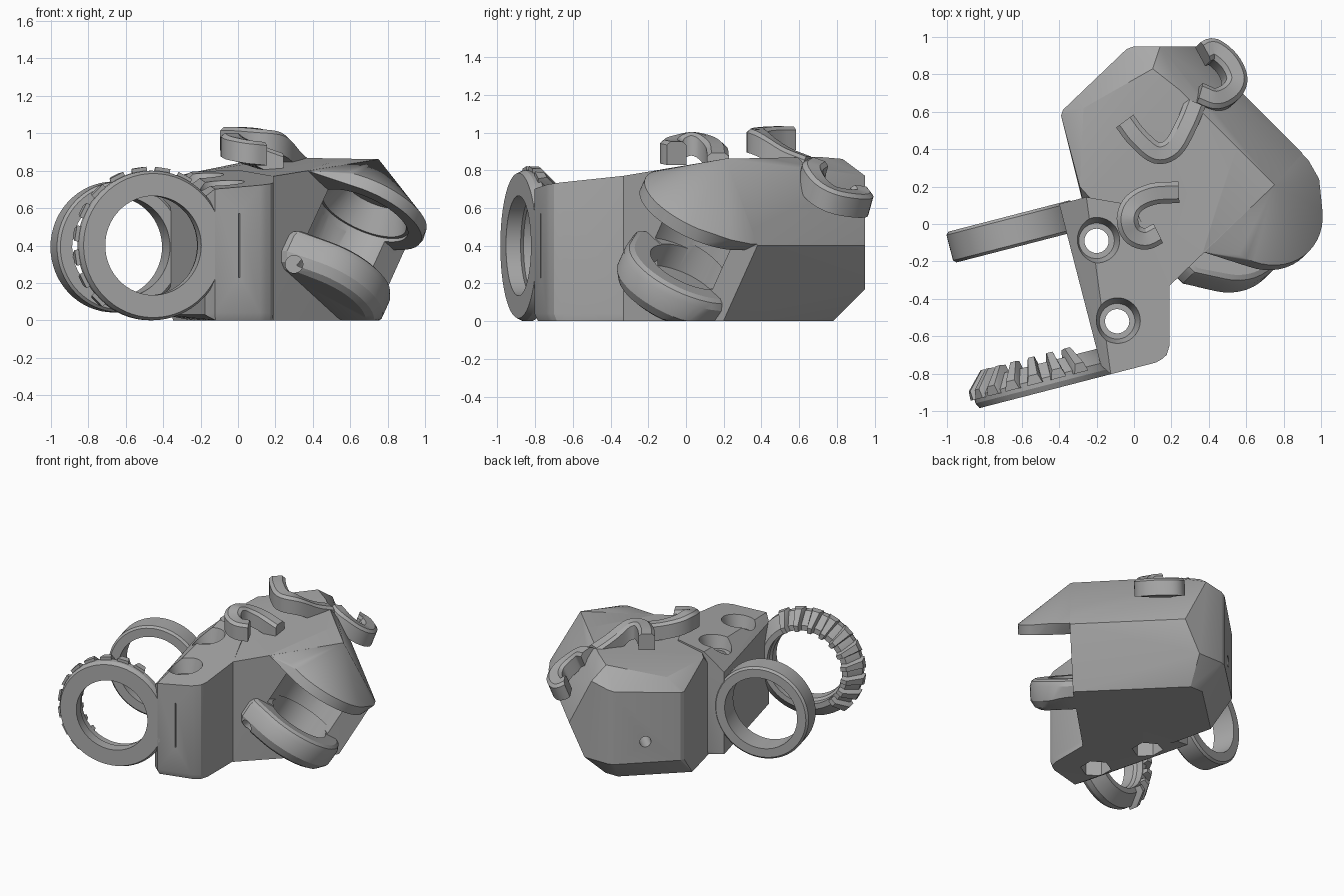
import bpy, bmesh
from math import cos, sin, pi, radians
from mathutils import Vector, Matrix

if "Cube" in bpy.data.objects:
    bpy.data.objects.remove(bpy.data.objects["Cube"], do_unlink=True)

grey = bpy.data.materials.new("plain grey")
grey.use_nodes = True
grey.diffuse_color = (0.4, 0.4, 0.4, 1)
grey.node_tree.nodes["Principled BSDF"].inputs["Base Color"].default_value = (0.4, 0.4, 0.4, 1)

# Direction helpers: u, v follow the ring clamp, s, t the diagonal hinge
U, V = Vector((0.968, 0.25, 0)), Vector((-0.25, 0.968, 0))
S, T = Vector((0.7071, 0.7071, 0)), Vector((0.7071, -0.7071, 0))
Z = Vector((0, 0, 1))
N = (S * 0.54 + Z * 0.84).normalized()   # hinge axis
E = (S * 0.84 - Z * 0.54).normalized()
RING = Vector((-0.453, -0.888, 0.4))


def uv(u, v, z):
    p = RING + U * u + V * v
    return Vector((p.x, p.y, z))


def st(s, t, z):
    return S * s + T * t + Z * z


def top(x, y):
    return min(0.87, 0.794 + 0.106 * y + 0.06 * x)


def on_top(x, y):
    return Vector((x, y, top(x, y)))


def finish(bm, name):
    bmesh.ops.recalc_face_normals(bm, faces=bm.faces[:])
    mesh = bpy.data.meshes.new(name)
    bm.to_mesh(mesh)
    bm.free()
    ob = bpy.data.objects.new(name, mesh)
    bpy.context.collection.objects.link(ob)
    mesh.materials.append(grey)
    return ob


def hull(name, points):
    bm = bmesh.new()
    for p in points:
        bm.verts.new(p)
    bmesh.ops.remove_doubles(bm, verts=bm.verts[:], dist=0.0005)
    bmesh.ops.convex_hull(bm, input=bm.verts[:])
    loose = [v for v in bm.verts if not v.link_faces]
    bmesh.ops.delete(bm, geom=loose, context='VERTS')
    bmesh.ops.dissolve_limit(bm, angle_limit=0.01, verts=bm.verts[:], edges=bm.edges[:])
    return finish(bm, name)


def frame(origin, axis):
    m = Vector(axis).to_track_quat('Z', 'Y').to_matrix().to_4x4()
    return Matrix.Translation(origin) @ m


def lathe(name, profile, origin, axis, n=64):
    # Closed profile of (radius, distance) turned around the axis
    bm, m = bmesh.new(), frame(origin, axis)
    rows = [[bm.verts.new(m @ Vector((r * cos(2 * pi * i / n), r * sin(2 * pi * i / n), d)))
             for r, d in profile] for i in range(n)]
    k = len(profile)
    for i in range(n):
        a, b = rows[i], rows[(i + 1) % n]
        for j in range(k):
            bm.faces.new((a[j], a[(j + 1) % k], b[(j + 1) % k], b[j]))
    return finish(bm, name)


def cutter(origin, axis, r1, r2, depth, n=48):
    bm = bmesh.new()
    bmesh.ops.create_cone(bm, cap_ends=True, segments=n, radius1=r1, radius2=r2, depth=depth,
                          matrix=frame(origin, axis) @ Matrix.Translation((0, 0, depth / 2)))
    ob = finish(bm, "cutter")
    ob.hide_render = True
    return ob


def combine(ob, other, op):
    mod = ob.modifiers.new("join", 'BOOLEAN')
    mod.operation, mod.object, mod.solver = op, other, 'EXACT'
    bpy.context.view_layer.objects.active = ob
    bpy.ops.object.modifier_apply(modifier=mod.name)
    bpy.data.objects.remove(other, do_unlink=True)


def stadium(center, radius, n=48):
    # Rounded arm end in the hinge plane, carried back into the body
    ring = [center + E * radius * cos(2 * pi * i / n) + T * radius * sin(2 * pi * i / n) for i in range(n)]
    return ring + [center + E * sgn * radius - T * 0.3 for sgn in (-1, 1)]


# Main housing, chamfered along its back and outer bottom edges
body_pts = [(-0.27, 0.1, 0), (-0.347, 0.42, 0), (0.033, 0.78, 0), (0.139, 0.78, 0), (0.19, -0.33, 0),
            (-0.39, 0.58, 0.17), (-0.38, 0.61, 0.17), (-0.04, 0.935, 0.17), (0, 0.95, 0.17),
            (0.2, 0.95, 0.17), (0.33, 0.95, 0.4),
            (-0.27, 0.1, 0.68), (-0.39, 0.58, 0.69), (-0.38, 0.61, 0.69), (-0.04, 0.935, 0.73),
            (0, 0.95, 0.74), (0.14, 0.95, 0.77),
            (-0.27, 0.62, 0.785), (-0.29, 0.2, 0.78), (0.1, 0.83, 0.86),
            st(0.65, 0.37, 0), st(0.905, 0.37, 0.4)]
ridge = [on_top(0.25, 0.712), on_top(0.752, 0.21)]
body = hull("housing", body_pts + ridge + [on_top(0.19, -0.33), on_top(0.37, -0.15)])

# Clamp block carrying the rings
plan = [uv(0.34, 0, 0), uv(0.59, 0, 0), uv(0.625, 0.01, 0), Vector((0.175, -0.7, 0)),
        Vector((0.19, -0.65, 0)), Vector((0.19, -0.33, 0)), Vector((0, 0.1, 0)), uv(0.45, 0.95, 0)]
block_pts = [on_top(p.x, p.y) for p in plan]
block_pts += [p + Z * 0.04 for p in plan] + [p.lerp(Vector((0, -0.2, 0)), 0.03) for p in plan]
block_pts += [uv(0.3, v, z) for v in (0.06, 0.95) for z in (0.03, 0.66)]
combine(body, hull("block", block_pts), 'UNION')

# Upper hinge arm: flat rim with a cone running up to the ridge
up = st(0.52, 0.425, 0.56)
arm = stadium(up, 0.34) + stadium(up + N * 0.07, 0.34)
arm += [on_top(0.37, -0.15), st(0.9, 0.42, 0.41), st(0.87, 0.53, 0.43)]
arm += [ridge[1], ridge[1].lerp(ridge[0], 0.4), st(0.905, 0.1, 0.4)]
combine(body, hull("upper_arm", arm), 'UNION')

# Lower hinge arm, rounded underneath and reaching to the block corner
low = st(0.37, 0.35, 0.285)
arm = []
for drop, radius in ((0, 0.31), (0.015, 0.335), (0.05, 0.35), (0.15, 0.35), (0.2, 0.32), (0.22, 0.28)):
    center = low - N * drop
    arm += stadium(center, radius) + [center - E * (radius + 0.04) + T * w for w in (-0.1, 0, 0.06)]
for p in arm:
    p.z = max(p.z, 0)
combine(body, hull("lower_arm", arm), 'UNION')

# Hinge pockets, the round recess between the arms, and pin holes
cuts = [cutter(up - N * 0.02, N, 0.26, 0.18, 0.18),
        cutter(up - N * 0.305, N, 0.26, 0.26, 0.325),
        cutter(low - N * 0.13, N, 0.22, 0.22, 0.17),
        cutter((0.3, -0.5, 0.3), (0, 1, 0), 0.047, 0.047, 0.35, 24),
        cutter((-0.26, 0.84, 0.33), (1, -1, 0), 0.04, 0.04, 0.25, 24)]
# Counterbored bolt holes with hexagonal nut traps
for x, y in ((-0.2, -0.09), (-0.09, -0.52)):
    cuts += [cutter((x, y, -0.1), Z, 0.065, 0.065, 1.2, 32),
             cutter((x, y, top(x, y) - 0.1), Z, 0.095, 0.135, 0.15, 40),
             cutter((x, y, -0.1), Z, 0.11, 0.11, 0.22, 6)]
# Narrow slit in the clamp front
slit = uv(0.475, 0, 0)
cuts.append(hull("cutter", [slit + U * a + V * b + Z * c
                            for a in (-0.004, 0.004) for b in (-0.05, 0.12) for c in (0.23, 0.57)]))
for c in cuts:
    combine(body, c, 'DIFFERENCE')

# Clamp rings
front = lathe("front_ring", [(0.265, 0), (0.385, 0), (0.4, 0.03), (0.4, 0.07), (0.32, 0.15),
                             (0.28, 0.15), (0.28, 0.1), (0.265, 0.08)], RING, V)
back = lathe("back_ring", [(0.27, 0.785), (0.335, 0.785), (0.35, 0.8), (0.35, 0.94),
                           (0.335, 0.955), (0.27, 0.955)], RING + U * 0.025 - Z * 0.008, V)

# Bevel teeth on the inner side of the front ring
parts = [body, front, back]
ring_frame = frame(RING, V)
section = [(0.285, 0.026, 0.14), (0.285, 0.014, 0.19), (0.33, 0.017, 0.195),
           (0.42, 0.026, 0.1), (0.42, 0.042, 0.05), (0.38, 0.042, 0.05)]
for i in range(10):
    turn = ring_frame @ Matrix.Rotation(radians(-45 + 18 * i), 4, 'Z')
    parts.append(hull("ring_tooth", [turn @ Vector((r, sgn * w, d))
                                     for r, w, d in section for sgn in (-1, 1)]))


def hook(name, points, upward, width=0.115, height=0.125):
    # Bevelled bar swept along a smoothed path
    pts = [Vector(p) for p in points]
    pts = [pts[0] * 2 - pts[1]] + pts + [pts[-1] * 2 - pts[-2]]
    path = []
    for a, b, c, d in zip(pts, pts[1:], pts[2:], pts[3:]):
        for k in range(5):
            f = k / 5
            path.append(0.5 * (2 * b + (c - a) * f + (2 * a - 5 * b + 4 * c - d) * f * f
                               + (3 * b - a - 3 * c + d) * f ** 3))
    path.append(pts[-2])
    bm, rows = bmesh.new(), []
    upv = Vector(upward).normalized()
    for i, p in enumerate(path):
        tangent = path[min(i + 1, len(path) - 1)] - path[max(i - 1, 0)]
        side = tangent.cross(upv).normalized() * width / 2
        rise = upv * height / 2
        rows.append([bm.verts.new(p + q) for q in
                     (side - rise, side + rise * 0.7, side * 0.6 + rise, rise - side * 0.6,
                      rise * 0.7 - side, -side - rise)])
    for a, b in zip(rows, rows[1:]):
        for j in range(6):
            bm.faces.new((a[j], a[(j + 1) % 6], b[(j + 1) % 6], b[j]))
    bm.faces.new(rows[0])
    bm.faces.new(rows[-1])
    return finish(bm, name)


# Cable hooks
parts.append(hook("front_hook", [(0.24, 0.17, 0.83), (0.1, 0.16, 0.88), (0, 0.11, 0.92), (-0.035, 0.03, 0.94),
                                 (-0.01, -0.05, 0.92), (0.06, -0.08, 0.9), (0.13, -0.05, 0.89)], Z))
parts.append(hook("middle_hook", [(-0.05, 0.55, 0.97), (0.02, 0.46, 0.97), (0.12, 0.38, 0.96),
                                  (0.21, 0.41, 0.94), (0.28, 0.53, 0.86), (0.33, 0.65, 0.81)], Z))
parts.append(hook("back_hook", [(0.37, 0.91, 0.66), (0.42, 0.925, 0.63), (0.5, 0.86, 0.63), (0.54, 0.77, 0.65),
                                (0.51, 0.7, 0.7), (0.43, 0.66, 0.77), (0.34, 0.69, 0.8)], (0.25, 0.25, 0.9)))

for ob in parts:
    bpy.ops.object.select_all(action='DESELECT')
    ob.select_set(True)
    bpy.context.view_layer.objects.active = ob
    bpy.ops.object.shade_smooth_by_angle(angle=radians(25))
